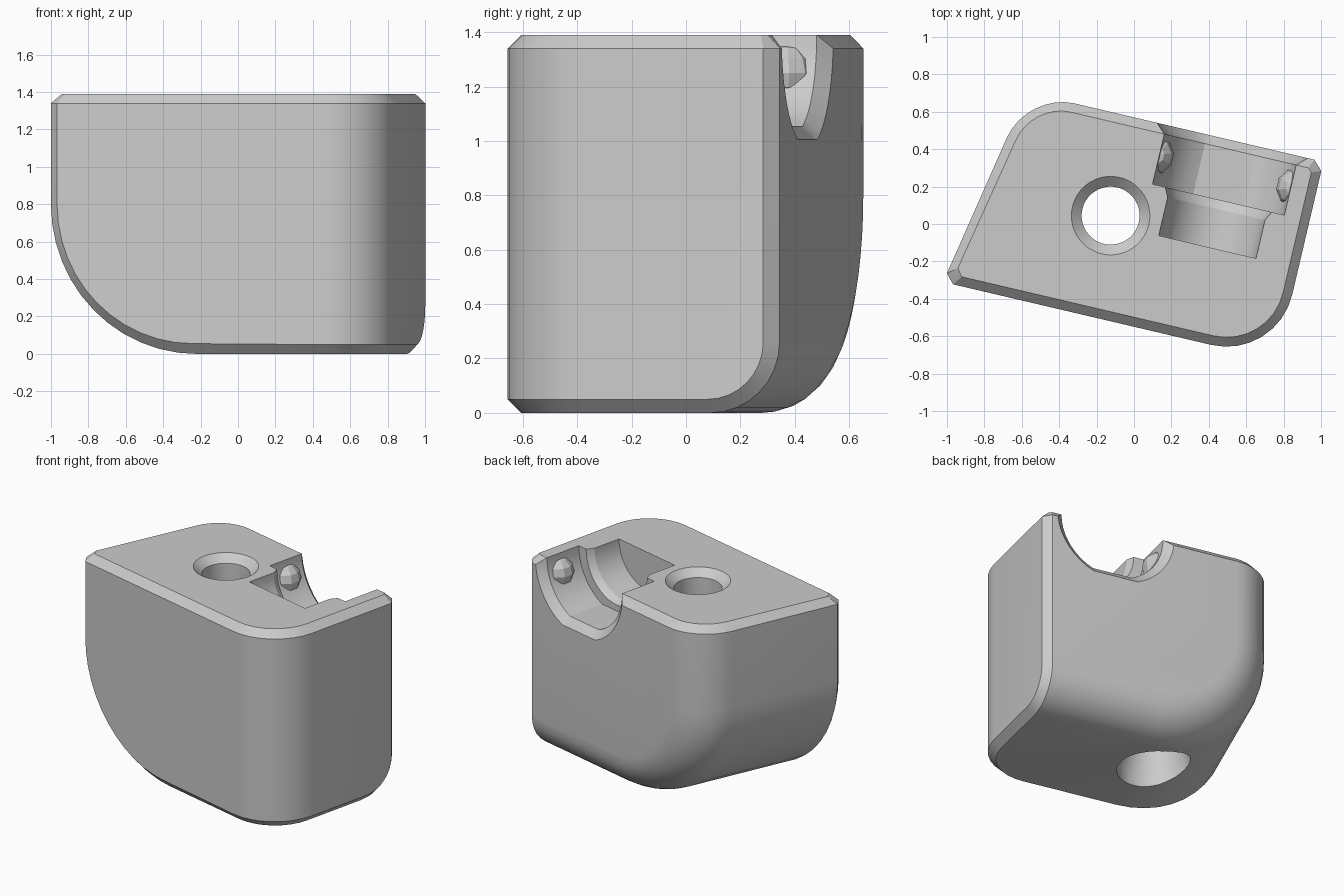
import bpy, bmesh
from math import sin, cos, pi, radians
from mathutils import Vector, Matrix

if "Cube" in bpy.data.objects:
    bpy.data.objects.remove(bpy.data.objects["Cube"])

# Local frame: block is squared up here, then turned about z
TURN = Matrix.Rotation(radians(-13.2), 4, 'Z')
FRONT, BACK, RIGHT, TOP = -0.535, 0.555, 0.91, 1.39
C = 0.05            # chamfer
BIG = 0.8           # left-bottom sweep radius
R = 0.26            # back edge fillet
RF = 0.36           # front-right upright corner radius


def left(v):        # slanted left wall
    return -0.923 + 0.188 * (v - FRONT)


def angles(n):
    return [pi / 2 * i / n for i in range(n + 1)]


def make(name, bm):
    bmesh.ops.recalc_face_normals(bm, faces=bm.faces)
    bm.transform(TURN)
    mesh = bpy.data.meshes.new(name)
    bm.to_mesh(mesh)
    bm.free()
    ob = bpy.data.objects.new(name, mesh)
    bpy.context.collection.objects.link(ob)
    return ob


def loft(name, rings):
    bm = bmesh.new()
    loops = [[bm.verts.new(p) for p in ring] for ring in rings]
    n = len(loops[0])
    for a, b in zip(loops, loops[1:]):
        for i in range(n):
            j = (i + 1) % n
            bm.faces.new((a[i], a[j], b[j], b[i]))
    bm.faces.new(loops[0])
    bm.faces.new(loops[-1])
    return make(name, bm)


# Block: convex hull of its rounded and chamfered edge rails
pts = []
v0 = BACK - R
stations = [(FRONT, 0.055), (FRONT + C, 0)]
stations += [(v0 + R * sin(t), R * (1 - cos(t))) for t in angles(8)]
for v, a in stations:                       # left sweep and back-left fillet
    for t in angles(12):
        pts.append((left(v) + BIG - (BIG - a) * cos(t), v, BIG - (BIG - a) * sin(t)))
    pts.append((left(v) + a, v, TOP - C))
pts += [(left(FRONT) + C + 0.04, FRONT + C, TOP), (left(FRONT) + C + 0.01, FRONT + C + 0.04, TOP)]
for t in angles(8):
    v = v0 + (R - C) * sin(t)
    pts.append((left(v) + C + (R - C) * (1 - cos(t)), v, TOP))
    # back-bottom fillet with chamfer toward the right face
    pts.append((RIGHT - C, v0 + R * sin(t), R * (1 - cos(t))))
    pts.append((RIGHT, v, C + (R - C) * (1 - cos(t))))
    # front-right upright corner
    for z, r in ((0, RF - C), (C, RF), (TOP - C, RF), (TOP, RF - C)):
        pts.append((RIGHT - RF + r * sin(t), FRONT + RF - r * cos(t), z))
pts += [(RIGHT, BACK - C, TOP - C), (RIGHT - C, BACK, TOP - C),
        (RIGHT - C, BACK - C - 0.02, TOP), (RIGHT - C - 0.02, BACK - C, TOP)]
bm = bmesh.new()
for p in pts:
    bm.verts.new(p)
bmesh.ops.remove_doubles(bm, verts=bm.verts, dist=0.0005)
bmesh.ops.convex_hull(bm, input=bm.verts)
bmesh.ops.delete(bm, geom=[v for v in bm.verts if not v.link_faces], context='VERTS')
bmesh.ops.dissolve_limit(bm, angle_limit=radians(0.5), verts=bm.verts, edges=bm.edges)
block = make("block", bm)

# Through hole: flared below, countersunk on top
hole = loft("hole_cutter", [
    [(-0.132 + r * cos(2 * pi * i / 40), 0.015 + r * sin(2 * pi * i / 40), z) for i in range(40)]
    for z, r in ((-0.1, 0.235), (0.1, 0.235), (0.35, 0.155), (1.34, 0.155), (1.44, 0.265))])

# Stepped half-round pocket, open to the top and back
PU = 0.41


def half_round(v, r, flat):
    ring = [(PU - r, v, 1.6)]
    for i in range(25):
        t = pi + pi * i / 24
        ring.append((PU + r * cos(t), v, TOP + r * max(sin(t), -flat)))
    return ring + [(PU + r, v, 1.6)]


inner = loft("inner_pocket_cutter", [half_round(v, r, 1) for v, r in
             ((-0.03, 0.267), (0.18, 0.267), (0.23, 0.292), (0.3, 0.292))])
outer = loft("outer_pocket_cutter", [half_round(v, r, 0.925) for v, r in
             ((0.23, 0.362), (BACK - C, 0.362), (BACK + C, 0.472))])

bpy.context.view_layer.objects.active = block
block.select_set(True)
for cutter in (hole, inner, outer):
    cutter.hide_render = True
    mod = block.modifiers.new("cut", 'BOOLEAN')
    mod.operation = 'DIFFERENCE'
    mod.solver = 'EXACT'
    mod.object = cutter
    bpy.ops.object.modifier_apply(modifier=mod.name)
    bpy.data.objects.remove(cutter)
bpy.ops.object.shade_smooth_by_angle(angle=radians(25))

# Faceted retaining nubs on the two pocket walls
for name, side in (("left_nub", -1), ("right_nub", 1)):
    bm = bmesh.new()
    bmesh.ops.create_uvsphere(bm, u_segments=10, v_segments=6, radius=0.105)
    bm.transform(Matrix.Translation((PU + side * 0.388, 0.385, 1.25)))
    make(name, bm)
